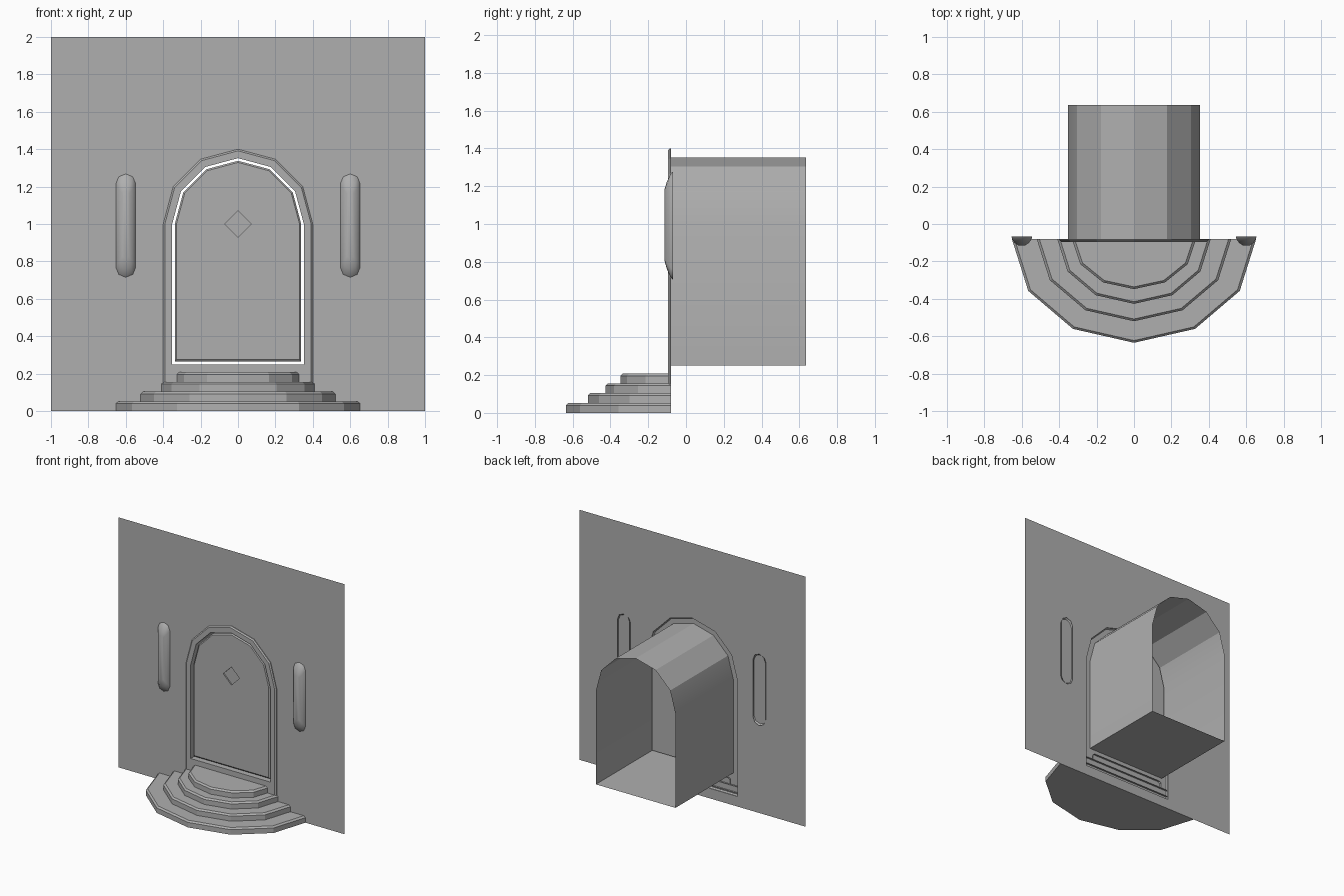
import bpy
import bmesh
from math import sin, cos, pi, radians

cube = bpy.data.objects.get("Cube")
if cube:
    bpy.data.objects.remove(cube, do_unlink=True)

GREY = (0.43, 0.43, 0.43, 1)
stone = bpy.data.materials.new("grey stone")
stone.use_nodes = True
stone.diffuse_color = GREY
stone.node_tree.nodes["Principled BSDF"].inputs["Base Color"].default_value = GREY

WALL_Y = -0.08
FRAME_Y = -0.095
BACK_Y = 0.636
SPRING = 1.0


def loft(name, rings, cap_start=False, cap_end=False, closed=True, smooth=0):
    """Skin a series of outlines that have equal point counts."""
    bm = bmesh.new()
    loops = [[bm.verts.new(p) for p in ring] for ring in rings]
    n = len(loops[0])
    for a, b in zip(loops, loops[1:]):
        for i in range(n if closed else n - 1):
            j = (i + 1) % n
            bm.faces.new((a[i], a[j], b[j], b[i]))
    if cap_start:
        bm.faces.new(loops[0])
    if cap_end:
        bm.faces.new(loops[-1])
    bmesh.ops.remove_doubles(bm, verts=bm.verts[:], dist=1e-5)
    bmesh.ops.recalc_face_normals(bm, faces=bm.faces[:])
    mesh = bpy.data.meshes.new(name)
    bm.to_mesh(mesh)
    bm.free()
    mesh.materials.append(stone)
    obj = bpy.data.objects.new(name, mesh)
    bpy.context.collection.objects.link(obj)
    if smooth:
        bpy.ops.object.select_all(action='DESELECT')
        obj.select_set(True)
        bpy.context.view_layer.objects.active = obj
        bpy.ops.object.shade_smooth_by_angle(angle=radians(smooth))


def arch(r, bottom, y):
    """Doorway outline: straight jambs under a six-sided half circle."""
    curve = [(r * cos(i * pi / 6), y, SPRING + r * sin(i * pi / 6)) for i in range(7)]
    return [(r, y, bottom)] + curve + [(-r, y, bottom)]


def diamond(r, y):
    """Diamond outline with points matching those of the arch."""
    top = [(r * (1 - i / 3), y, SPRING + r * (1 - abs(1 - i / 3))) for i in range(7)]
    foot = (0, y, SPRING - r)
    return [foot] + top + [foot]


def half_disc(rx, ry, z):
    """Plan outline of a step, ending at the wall."""
    return [(rx * cos(i * pi / 6), WALL_Y - ry * sin(i * pi / 6), z) for i in range(7)]


def stadium(x, w, low, high, y):
    """Upright slot outline with four-sided rounded ends."""
    ring = []
    for centre, start in ((high - w, 0), (low + w, pi)):
        for i in range(5):
            a = start + i * pi / 4
            ring.append((x + w * cos(a), y, centre + w * sin(a)))
    return ring


# Wall with the doorway opening
border = [(1, 0), (1, 1), (1, 1.5), (1, 2), (0, 2), (-1, 2), (-1, 1.5), (-1, 1), (-1, 0)]
loft("wall", [[(x, WALL_Y, z) for x, z in border], arch(0.4, 0.08, WALL_Y)])

# Chamfered door surround
loft("door_frame", [
    arch(0.4, 0.08, WALL_Y),
    arch(0.4, 0.08, FRAME_Y + 0.009),
    arch(0.391, 0.089, FRAME_Y),
    arch(0.352, 0.25, FRAME_Y),
])

# Passage behind the door, open at the back
loft("passage", [arch(0.352, 0.25, FRAME_Y), arch(0.352, 0.25, BACK_Y)], smooth=29)

# Door with a small gap around it and a sunken diamond
loft("door", [
    arch(0.338, 0.265, -0.05),
    arch(0.338, 0.265, -0.075),
    arch(0.329, 0.276, -0.084),
    diamond(0.072, -0.084),
    diamond(0.072, -0.074),
], cap_start=True, cap_end=True)

# Stepped half-round stairs, hollow towards the wall
steps = [(0.653, 0.555), (0.52, 0.44), (0.41, 0.347), (0.332, 0.268)]
for i, (rx, ry) in enumerate(steps):
    z = i * 0.052
    top = z + 0.052
    loft("step_%d" % (i + 1), [
        half_disc(rx, ry, z),
        half_disc(rx, ry, top - 0.012),
        half_disc(rx - 0.014, ry - 0.012, top),
    ], cap_start=True, cap_end=True, closed=False)

# Shallow wall lamps either side of the door, hollow at the back
for side, x in (("left", 0.6), ("right", -0.6)):
    loft(side + "_lamp", [
        stadium(x, 0.054, 0.705, 1.278, -0.068),
        stadium(x, 0.053, 0.715, 1.268, -0.08),
        stadium(x, 0.038, 0.76, 1.225, -0.101),
        stadium(x, 0.018, 0.81, 1.18, -0.115),
    ], cap_end=True, smooth=60)
